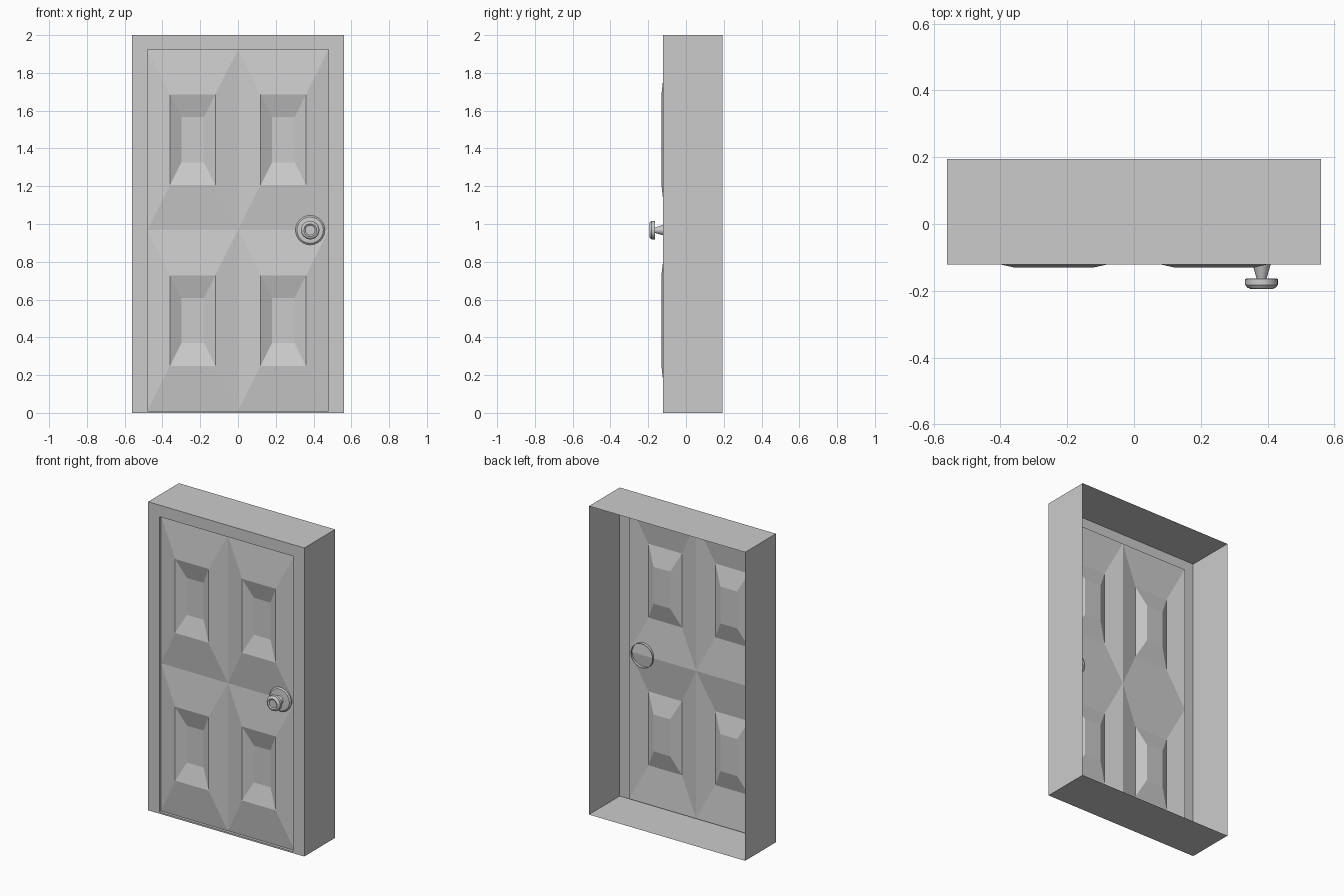
import bpy, bmesh, math

if "Cube" in bpy.data.objects:
    bpy.data.objects.remove(bpy.data.objects["Cube"])

FRONT, BACK, DOOR = -0.121, 0.194, -0.103   # frame front, frame back, door plane
HX, HZ0, HZ1 = 0.48, 0.01, 1.925            # door opening


def finish(name, bm):
    bmesh.ops.remove_doubles(bm, verts=bm.verts, dist=1e-5)
    mesh = bpy.data.meshes.new(name)
    bm.to_mesh(mesh)
    bm.free()
    obj = bpy.data.objects.new(name, mesh)
    bpy.context.collection.objects.link(obj)
    return obj


def rect(bm, cx, cz, hx, hz, y):
    return [bm.verts.new((cx + sx * hx, y, cz + sz * hz))
            for sx, sz in ((-1, -1), (1, -1), (1, 1), (-1, 1))]


def bridge(bm, a, b):
    n = len(a)
    for i in range(n):
        j = (i + 1) % n
        bm.faces.new((a[i], a[j], b[j], b[i]))


# Frame: thin open-backed casing with a short reveal around the door
bm = bmesh.new()
mid = (HZ0 + HZ1) / 2
half = (HZ1 - HZ0) / 2
loops = [rect(bm, 0, 1, 0.56, 1, BACK), rect(bm, 0, 1, 0.56, 1, FRONT),
         rect(bm, 0, mid, HX, half, FRONT), rect(bm, 0, mid, HX, half, DOOR)]
for a, b in zip(loops, loops[1:]):
    bridge(bm, a, b)
finish("door_frame", bm)

# Door: four cells, each rising to a rim and sinking to an inner panel
bm = bmesh.new()
for sx in (-1, 1):
    for sz in (-1, 1):
        cells = [rect(bm, sx * HX / 2, mid + sz * half / 2, HX / 2 * f, half / 2 * f, y)
                 for f, y in ((1, DOOR), (0.5, -0.130), (0.25, -0.095))]
        bridge(bm, cells[0], cells[1])
        bridge(bm, cells[1], cells[2])
        bm.faces.new(cells[2])
finish("door_panel", bm)


# Turned handle parts: (radius, y) profiles spun around the knob axis
def turned(name, profile, steps=24):
    bm = bmesh.new()
    rings = [[bm.verts.new((0.382 + r * math.cos(2 * math.pi * i / steps), y,
                            mid + r * math.sin(2 * math.pi * i / steps)))
              for i in range(steps)] for r, y in profile]
    for a, b in zip(rings, rings[1:]):
        bridge(bm, a, b)
    bm.faces.new(rings[-1])
    obj = finish(name, bm)
    bpy.ops.object.select_all(action='DESELECT')
    bpy.context.view_layer.objects.active = obj
    obj.select_set(True)
    bpy.ops.object.shade_smooth_by_angle(angle=math.radians(30))


turned("handle_rose", [(0.078, -0.092), (0.078, -0.112), (0.07, -0.119), (0.028, -0.122)])
turned("door_knob", [(0.028, -0.119), (0.024, -0.132), (0.015, -0.163), (0.049, -0.164),
                     (0.049, -0.182), (0.042, -0.191), (0.034, -0.194), (0.026, -0.188)])
